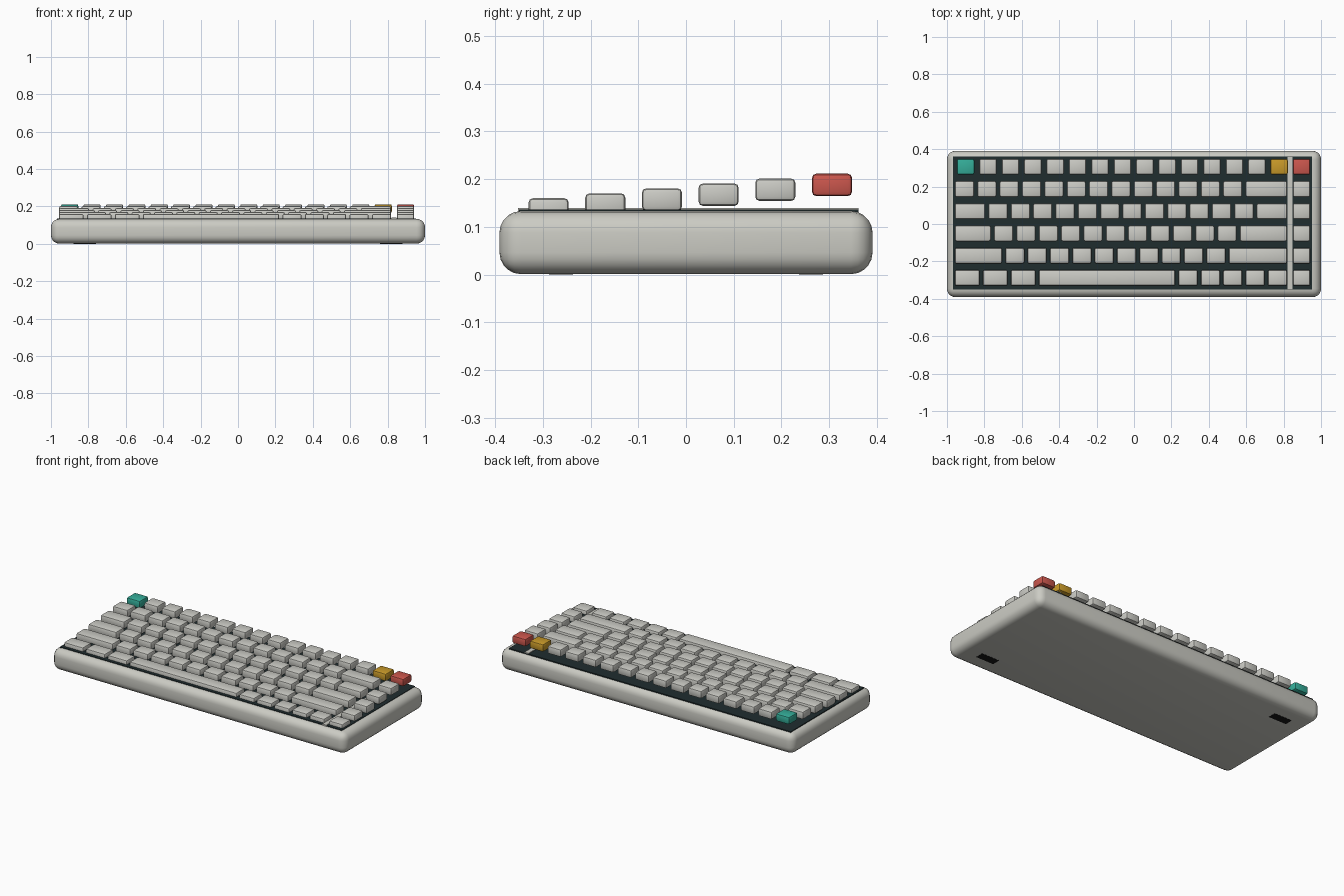
import bpy, bmesh, math
from mathutils import Vector

if "Cube" in bpy.data.objects:
    bpy.data.objects.remove(bpy.data.objects["Cube"])


def material(name, rgb):
    m = bpy.data.materials.new(name)
    m.diffuse_color = (*rgb, 1)
    m.use_nodes = True
    m.node_tree.nodes["Principled BSDF"].inputs["Base Color"].default_value = m.diffuse_color
    return m


SHELL = material("warm_grey_shell", (0.60, 0.60, 0.55))
KEY = material("pale_grey_key", (0.60, 0.60, 0.56))
DARK = material("dark_plate", (0.014, 0.026, 0.028))
RUBBER = material("black_rubber", (0.008, 0.008, 0.008))
TEAL = material("teal", (0.035, 0.42, 0.32))
AMBER = material("amber", (0.58, 0.32, 0.022))
RED = material("coral_red", (0.60, 0.095, 0.075))


def box(name, x, y, z, mat, bevel=0.0, segments=2):
    """Box from (min, max) ranges with optional rounded edges."""
    bm = bmesh.new()
    bmesh.ops.create_cube(bm, size=1)
    for v in bm.verts:
        v.co = Vector([(r[0] + r[1]) / 2 + c * (r[1] - r[0])
                       for c, r in zip(v.co, (x, y, z))])
    if bevel:
        bmesh.ops.bevel(bm, geom=bm.edges[:], offset=bevel, segments=segments,
                        profile=0.5, affect='EDGES')
    me = bpy.data.meshes.new(name)
    bm.to_mesh(me)
    bm.free()
    me.materials.append(mat)
    ob = bpy.data.objects.new(name, me)
    bpy.context.collection.objects.link(ob)
    return ob


rounded = []

# Case, key plate and divider strip
rounded.append(box("case", (-1, 1), (-0.391, 0.391), (0.001, 0.133), SHELL, 0.045, 5))
box("key_plate", (-0.968, 0.953), (-0.35, 0.362), (0.11, 0.136), DARK)
box("divider_strip", (0.82, 0.848), (-0.352, 0.362), (0.12, 0.14), SHELL)

# Two rubber feet on opposite corners
for s in (1, -1):
    cx, cy = 0.82 * s, -0.262 * s
    box("foot", (cx - 0.06, cx + 0.06), (cy - 0.025, cy + 0.025), (0, 0.01), RUBBER)

# Keys: widths in units per row, front row first
PITCH, GAP, DEPTH, HEIGHT = 0.1195, 0.018, 0.084, 0.047
ROWS = [
    [1.25] * 3 + [6.25] + [1] * 5,
    [2.25] + [1] * 10 + [2.75],
    [1.75] + [1] * 11 + [2.25],
    [1.5] + [1] * 12 + [1.5],
    [1] * 13 + [2],
]


def key(name, x0, x1, row, mat=KEY):
    cy = -0.288 + row * 0.1188
    top = 0.16 + row * 0.0103
    rounded.append(box(name, (x0, x1), (cy - DEPTH / 2, cy + DEPTH / 2),
                       (top - HEIGHT, top), mat, 0.009, 2))


for r, widths in enumerate(ROWS):
    x = -0.957
    for w in widths:
        key("key", x, x + w * PITCH - GAP, r)
        x += w * PITCH
    key("side_key", 0.85, 0.942, r)

# Back row of narrower keys with three accents
ACCENT = {0: TEAL, 14: AMBER, 15: RED}
for i in range(16):
    cx = -0.9 + i * 0.11973
    key("function_key", cx - 0.046, cx + 0.046, 5, ACCENT.get(i, KEY))

# Smooth the rounded parts
bpy.ops.object.select_all(action='DESELECT')
for ob in rounded:
    ob.select_set(True)
bpy.context.view_layer.objects.active = rounded[0]
bpy.ops.object.shade_smooth_by_angle(angle=math.radians(40))
